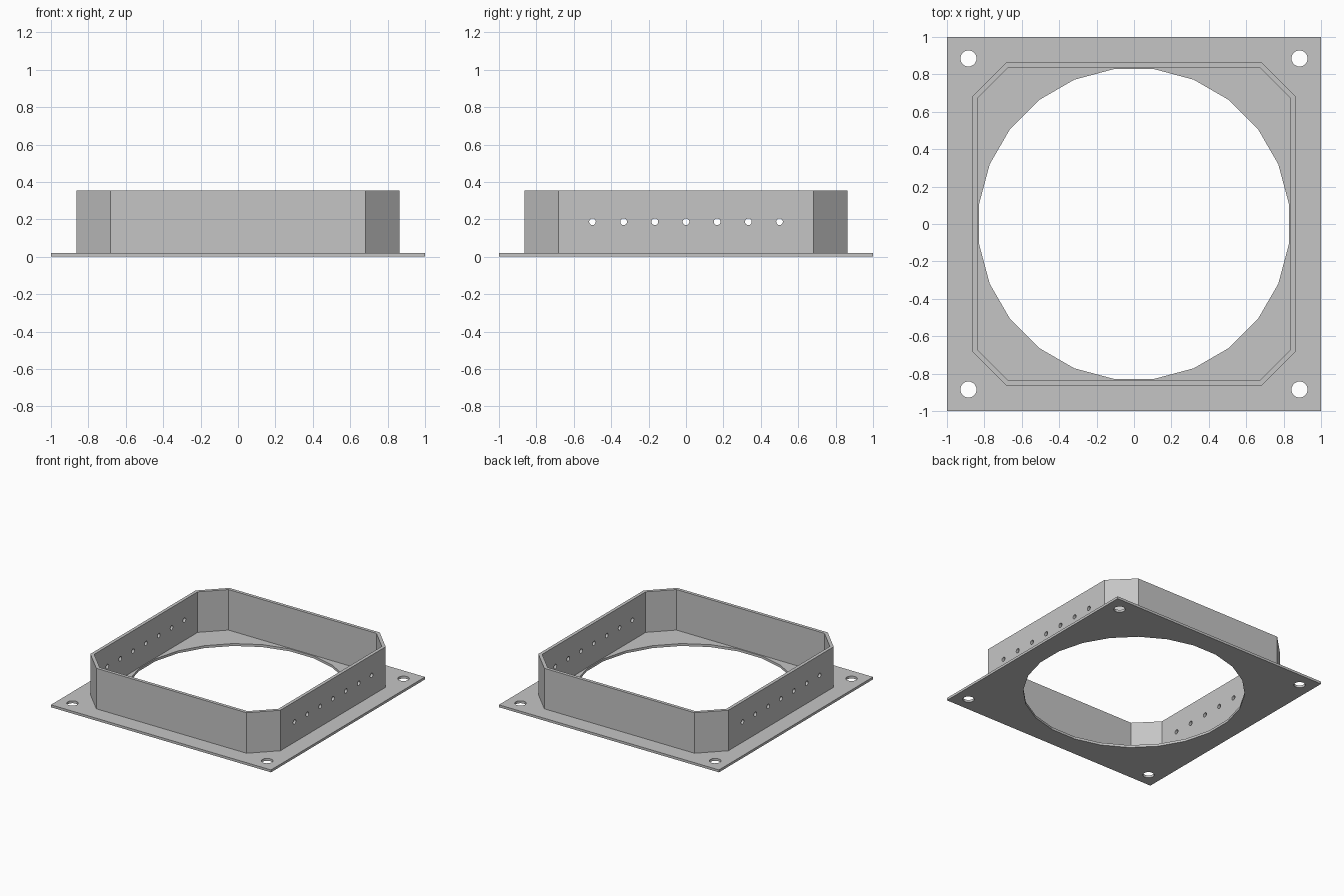
import bpy
import bmesh
import math
from mathutils import Matrix, Vector

if "Cube" in bpy.data.objects:
    bpy.data.objects.remove(bpy.data.objects["Cube"], do_unlink=True)

grey = bpy.data.materials.new("plain grey")
grey.use_nodes = True
colour = (0.56, 0.56, 0.56, 1)
grey.diffuse_color = colour
grey.node_tree.nodes["Principled BSDF"].inputs["Base Color"].default_value = colour

PLATE_TOP = 0.02
WALL_TOP = 0.353


def make_object(name, bm):
    bmesh.ops.recalc_face_normals(bm, faces=bm.faces)
    mesh = bpy.data.meshes.new(name)
    bm.to_mesh(mesh)
    bm.free()
    mesh.materials.append(grey)
    obj = bpy.data.objects.new(name, mesh)
    bpy.context.collection.objects.link(obj)
    return obj


def add_cylinder(bm, radius, length, sides, matrix):
    bmesh.ops.create_cone(bm, cap_ends=True, segments=sides, radius1=radius,
                          radius2=radius, depth=length, matrix=matrix)


def cut(target, cutter):
    """Subtract the cutter, then remove it."""
    mod = target.modifiers.new("holes", "BOOLEAN")
    mod.operation = "DIFFERENCE"
    mod.solver = "EXACT"
    mod.object = cutter
    cutter.hide_render = True
    bpy.context.view_layer.objects.active = target
    bpy.ops.object.modifier_apply(modifier=mod.name)
    bpy.data.objects.remove(cutter, do_unlink=True)


def octagon(half, flat):
    """Square outline with chamfered corners, counter-clockwise."""
    points = []
    for i in range(4):
        turn = Matrix.Rotation(i * math.pi / 2, 3, "Z")
        points += [turn @ Vector((half, y, 0)) for y in (-flat, flat)]
    return points


# Square base plate
bm = bmesh.new()
bmesh.ops.create_cube(bm, size=1, matrix=Matrix.Translation((0, 0, PLATE_TOP / 2))
                      @ Matrix.Diagonal((2, 2, PLATE_TOP, 1)))
plate = make_object("base_plate", bm)

# Large central opening and four corner screw holes
bm = bmesh.new()
add_cylinder(bm, 0.835, 1, 24, Matrix.Rotation(math.radians(7.5), 4, "Z"))
for x in (-0.885, 0.885):
    for y in (-0.885, 0.885):
        add_cylinder(bm, 0.043, 1, 24, Matrix.Translation((x, y, 0)))
cut(plate, make_object("plate_cutter", bm))

# Upright chamfered collar
bm = bmesh.new()
loops = []
for outline in (octagon(0.864, 0.683), octagon(0.837, 0.672)):
    for z in (PLATE_TOP, WALL_TOP):
        loops.append([bm.verts.new((p.x, p.y, z)) for p in outline])
outer_low, outer_high, inner_low, inner_high = loops
for a, b in ((outer_low, outer_high), (outer_high, inner_high),
             (inner_high, inner_low), (inner_low, outer_low)):
    for i in range(len(a)):
        j = (i + 1) % len(a)
        bm.faces.new((a[i], a[j], b[j], b[i]))
collar = make_object("collar_wall", bm)

# Row of small holes through both side walls
bm = bmesh.new()
for i in range(-3, 4):
    add_cylinder(bm, 0.018, 2, 16, Matrix.Translation((0, i / 6, 0.187))
                 @ Matrix.Rotation(math.pi / 2, 4, "Y"))
cut(collar, make_object("wall_cutter", bm))
